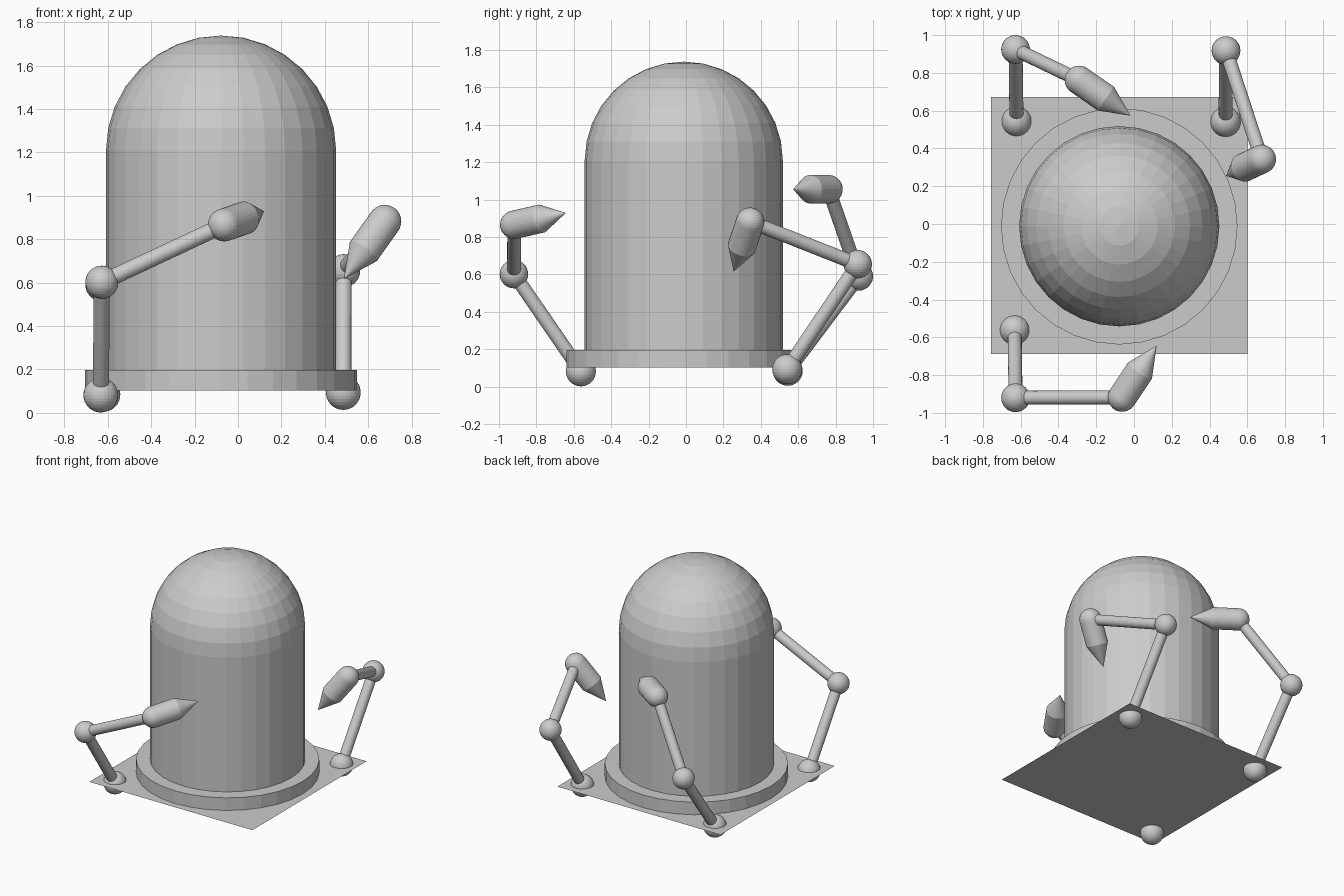
import bpy, bmesh, math
from mathutils import Vector, Matrix

if "Cube" in bpy.data.objects:
    bpy.data.objects.remove(bpy.data.objects["Cube"])

SIDES = 32
CX, CY = -0.078, -0.012      # centre of the tower and plate
PLATE_Z = 0.102
FOOT_R, JOINT_R, ROD_R = 0.080, 0.076, 0.037

grey = bpy.data.materials.new("plain grey")
grey.diffuse_color = (0.6, 0.6, 0.6, 1)
grey.use_nodes = True
grey.node_tree.nodes["Principled BSDF"].inputs["Base Color"].default_value = grey.diffuse_color


def finish(name, bm):
    """Turn a bmesh into a flat-shaded grey object."""
    bmesh.ops.recalc_face_normals(bm, faces=bm.faces)
    mesh = bpy.data.meshes.new(name)
    bm.to_mesh(mesh)
    bm.free()
    mesh.materials.append(grey)
    obj = bpy.data.objects.new(name, mesh)
    bpy.context.collection.objects.link(obj)
    return obj


def lathe(name, profile, origin, axis=(0, 0, 1)):
    """Spin (radius, height) points round an axis through the origin."""
    bm = bmesh.new()
    verts = [bm.verts.new((r, 0, h)) for r, h in profile]
    edges = [bm.edges.new(pair) for pair in zip(verts, verts[1:])]
    bmesh.ops.spin(bm, geom=verts + edges, cent=(0, 0, 0), axis=(0, 0, 1),
                   angle=math.tau, steps=SIDES, use_duplicate=False)
    bmesh.ops.remove_doubles(bm, verts=bm.verts, dist=1e-4)
    turn = Vector((0, 0, 1)).rotation_difference(Vector(axis).normalized())
    bm.transform(Matrix.Translation(origin) @ turn.to_matrix().to_4x4())
    return finish(name, bm)


def arc(radius, centre, start, end, steps):
    """Profile points along a circle, angles in degrees from the equator."""
    points = []
    for i in range(steps + 1):
        a = math.radians(start + (end - start) * i / steps)
        points.append((max(0, radius * math.cos(a)), centre + radius * math.sin(a)))
    return points


def ball(name, place, radius):
    return lathe(name, arc(radius, 0, -90, 90, 16), place)


def rod(name, a, b):
    a, b = Vector(a), Vector(b)
    length = (b - a).length
    return lathe(name, [(0, 0), (ROD_R, 0), (ROD_R, length), (0, length)], a, b - a)


def pointed_hand(name, wrist, tip):
    wrist, tip = Vector(wrist), Vector(tip)
    length = (tip - wrist).length
    profile = arc(JOINT_R, 0, -90, 0, 8) + [(JOINT_R, length * 0.52), (0, length)]
    return lathe(name, profile, wrist, tip - wrist)


# Thin square ground plate
bm = bmesh.new()
bmesh.ops.create_grid(bm, x_segments=1, y_segments=1, size=0.68,
                      matrix=Matrix.Translation((CX, CY + 0.004, PLATE_Z)))
finish("square_plate", bm)

# Round plinth, open below where it meets the plate
lathe("round_plinth", [(0.626, PLATE_Z), (0.626, 0.197), (0, 0.197)], (CX, CY, 0))

# Domed tower
lathe("domed_tower", [(0.53, 0.197)] + arc(0.53, 1.208, 0, 90, 8), (CX, CY, 0))

# Three jointed arms: foot, elbow, wrist, tip
arms = {
    "front_left": ((-0.632, -0.562, 0.082), (-0.627, -0.920, 0.602),
                   (-0.063, -0.918, 0.866), (0.120, -0.643, 0.929)),
    "back_left": ((-0.622, 0.544, 0.085), (-0.627, 0.924, 0.590),
                  (-0.291, 0.762, 1.056), (-0.018, 0.573, 1.056)),
    "back_right": ((0.485, 0.541, 0.094), (0.487, 0.918, 0.655),
                   (0.676, 0.343, 0.882), (0.487, 0.255, 0.616)),
}
for side, (foot, elbow, wrist, tip) in arms.items():
    ball(side + "_foot_joint", foot, FOOT_R)
    rod(side + "_lower_rod", foot, elbow)
    ball(side + "_elbow_joint", elbow, JOINT_R)
    rod(side + "_upper_rod", elbow, wrist)
    pointed_hand(side + "_pointed_hand", wrist, tip)
